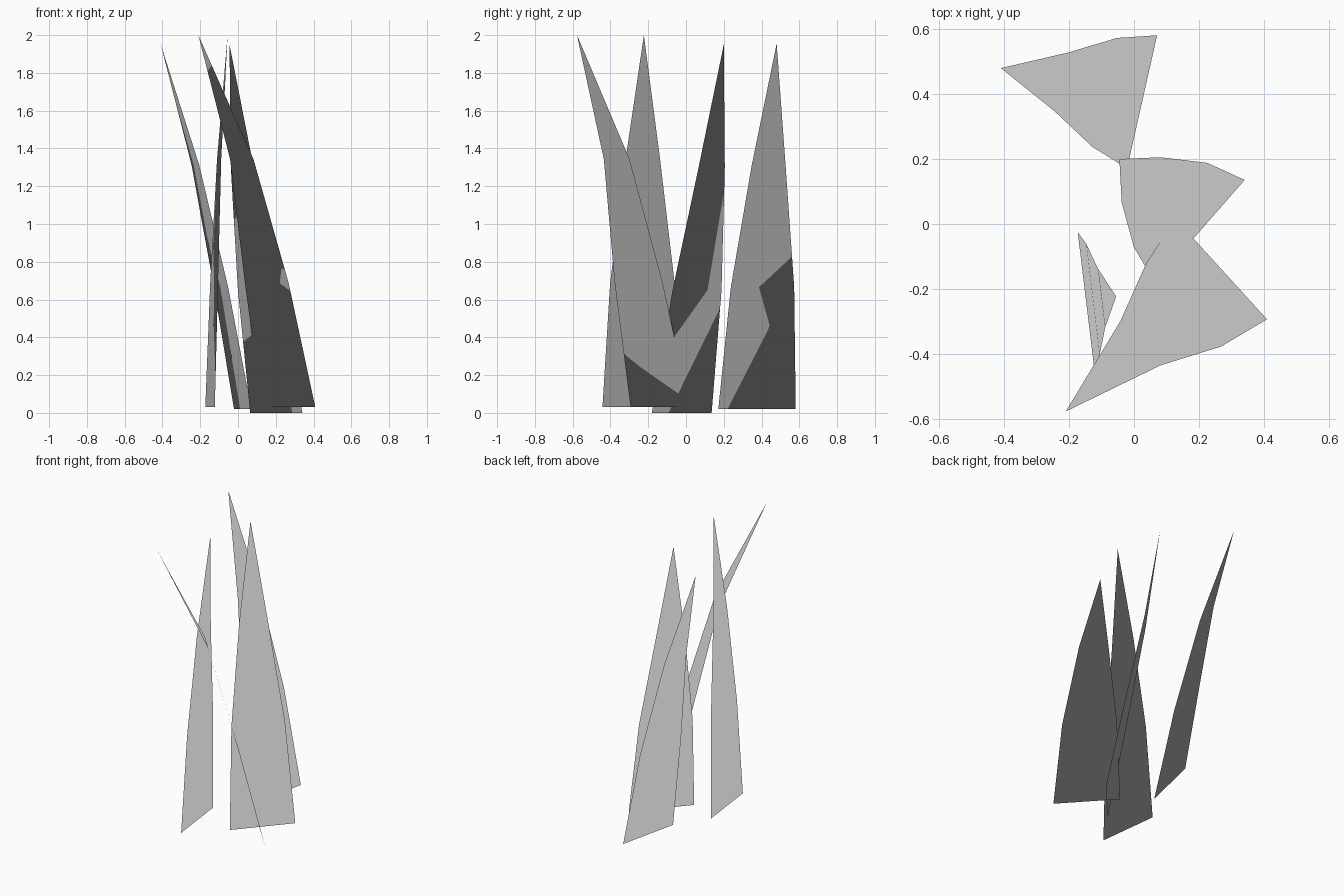
import bpy
from math import radians, cos, sin

if "Cube" in bpy.data.objects:
    bpy.data.objects.remove(bpy.data.objects["Cube"])

# Half widths shared by every blade: base, two middle rows (the tip is a point)
HALF_WIDTHS = (0.21, 0.172, 0.092)


def grass_blade(name, angle, z_base, z_tip, spine):
    """Flat tapering blade: rows of two points along a bent spine, closed by a tip."""
    wx, wy = cos(radians(angle)), sin(radians(angle))
    step = (z_tip - z_base) / 3
    verts = []
    for i, half in enumerate(HALF_WIDTHS):
        x, y = spine[i]
        z = z_base + step * i
        verts += [(x - wx * half, y - wy * half, z),
                  (x + wx * half, y + wy * half, z)]
    verts.append((*spine[3], z_tip))
    faces = [(0, 1, 3, 2), (2, 3, 5, 4), (4, 5, 6)]
    mesh = bpy.data.meshes.new(name)
    mesh.from_pydata(verts, [], faces)
    mesh.update()
    # Foliage shading: normals point straight up
    mesh.shade_smooth()
    mesh.normals_split_custom_set_from_vertices([(0, 0, 1)] * len(verts))
    obj = bpy.data.objects.new(name, mesh)
    bpy.context.collection.objects.link(obj)
    return obj


# Back blade, leaning left
grass_blade("back_grass_blade", 77.3, 0.02, 1.955,
            [(0.025, 0.376), (-0.09, 0.405), (-0.225, 0.4375), (-0.41, 0.48)])

# Front blade, leaning strongly forward and left
grass_blade("front_grass_blade", 132.3, 0.03, 2.0,
            [(0.268, -0.138), (0.1525, -0.25), (0.02, -0.367), (-0.21, -0.577)])

# Middle blade, leaning back
grass_blade("middle_grass_blade", 48.9, 0.0, 1.95,
            [(0.2025, -0.0225), (0.1125, 0.0585), (0.0225, 0.136), (-0.045, 0.2)])

# Left blade, almost upright
grass_blade("left_grass_blade", -83.1, 0.03, 2.0,
            [(-0.148, -0.234), (-0.1265, -0.231), (-0.1, -0.2285), (-0.055, -0.223)])
